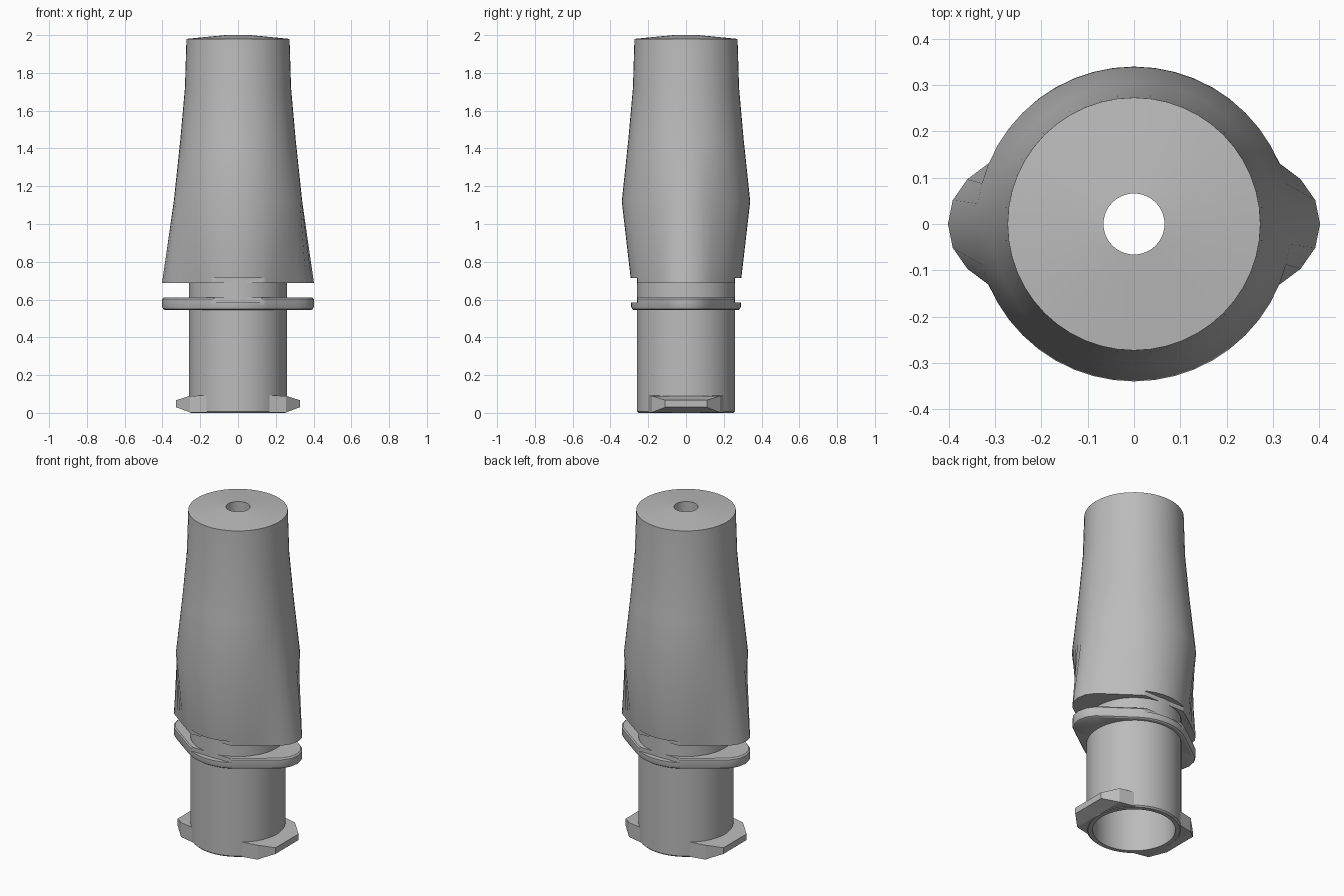
import bpy, bmesh, math

if "Cube" in bpy.data.objects:
    bpy.data.objects.remove(bpy.data.objects["Cube"])

grey = bpy.data.materials.new("plain grey")
grey.use_nodes = True
grey.diffuse_color = (0.5, 0.5, 0.5, 1)
grey.node_tree.nodes["Principled BSDF"].inputs["Base Color"].default_value = (0.5, 0.5, 0.5, 1)

SIDES = 48
BORE = 0.227


def circle(r):
    return lambda a: r


def lobed(scale=1.0, r=0.29, lobe=0.132, offset=0.27):
    """Radius of a round outline stretched by two rounded ears along x."""
    tangent = math.acos((r - lobe) / offset)
    ear_end = math.atan2(lobe * math.sin(tangent), offset + lobe * math.cos(tangent))

    def radius(a):
        a = math.atan2(abs(math.sin(a)), abs(math.cos(a)))
        if a >= tangent:
            d = r
        elif a > ear_end:
            d = r / math.cos(a - tangent)
        else:
            d = offset * math.cos(a) + math.sqrt(lobe**2 - (offset * math.sin(a))**2)
        return d * scale
    return radius


def finish(name, bm):
    bmesh.ops.recalc_face_normals(bm, faces=bm.faces)
    mesh = bpy.data.meshes.new(name)
    bm.to_mesh(mesh)
    bm.free()
    mesh.materials.append(grey)
    obj = bpy.data.objects.new(name, mesh)
    bpy.context.collection.objects.link(obj)
    return obj


def loft(name, levels):
    """Closed sleeve through (height, outline) levels, last joined to first."""
    bm = bmesh.new()
    angles = [2 * math.pi * i / SIDES for i in range(SIDES)]
    rings = [[bm.verts.new((f(a) * math.cos(a), f(a) * math.sin(a), z)) for a in angles]
             for z, f in levels]
    for low, high in zip(rings, rings[1:] + rings[:1]):
        for i in range(SIDES):
            j = (i + 1) % SIDES
            bm.faces.new((low[i], low[j], high[j], high[i]))
    return finish(name, bm)


def cut(obj, cutter):
    mod = obj.modifiers.new("cut", 'BOOLEAN')
    mod.operation = 'DIFFERENCE'
    mod.solver = 'EXACT'
    mod.object = cutter
    bpy.context.view_layer.objects.active = obj
    bpy.ops.object.modifier_apply(modifier=mod.name)


# Hollow lower tube, running up through the neck
tube = loft("lower_tube", [(0, circle(0.252)), (0.008, circle(0.26)), (0.73, circle(0.26)),
                           (0.73, circle(BORE)), (0, circle(BORE))])

# Eared flange with a softened lower edge
flange = loft("flange", [(0.545, lobed(0.96)), (0.55, lobed(0.985)), (0.562, lobed()),
                         (0.602, lobed()), (0.61, lobed(0.98)),
                         (0.61, circle(0.24)), (0.545, circle(0.24))])

# Tapering body: eared at the foot, round at the tip, with a bore and tip hole
body = loft("body", [(0.688, lobed()), (1.12, circle(0.34)), (1.45, circle(0.305)),
                     (1.72, circle(0.281)), (1.98, circle(0.273)), (2.0, circle(0.066)),
                     (1.8, circle(0.066)), (1.75, circle(BORE)), (0.688, circle(BORE))])

# Front and back notches in the flange and the body foot
for side in (-1, 1):
    bm = bmesh.new()
    bmesh.ops.create_cube(bm, size=1)
    bmesh.ops.scale(bm, vec=(0.28, 0.2, 0.13), verts=bm.verts)
    bmesh.ops.translate(bm, vec=(0, side * 0.357, 0.65), verts=bm.verts)
    notch = finish("notch_cutter", bm)
    notch.hide_render = True
    for part in (flange, body):
        cut(part, notch)
    bpy.data.objects.remove(notch)

# Locking tabs at the foot, chamfered outward and trimmed by the bore
bm = bmesh.new()
bmesh.ops.create_cone(bm, cap_ends=True, segments=SIDES, radius1=BORE + 0.005,
                      radius2=BORE + 0.005, depth=1)
bore_cutter = finish("bore_cutter", bm)
bore_cutter.hide_render = True
tabs = []
for name, side in (("left_tab", 1), ("right_tab", -1)):
    bm = bmesh.new()
    for x, y, low, high in ((0.16, 0.2, 0.003, 0.092), (0.255, 0.18, 0.003, 0.09),
                            (0.328, 0.11, 0.03, 0.067)):
        for sy in (-y, y):
            for z in (low, high):
                bm.verts.new((side * x, sy, z))
    bmesh.ops.convex_hull(bm, input=bm.verts)
    tab = finish(name, bm)
    cut(tab, bore_cutter)
    tabs.append(tab)
bpy.data.objects.remove(bore_cutter)

# Smooth the round parts, keeping edges sharp
bpy.ops.object.select_all(action='DESELECT')
for obj in (tube, flange, body):
    obj.select_set(True)
    bpy.context.view_layer.objects.active = obj
bpy.ops.object.shade_smooth_by_angle(angle=math.radians(30))
